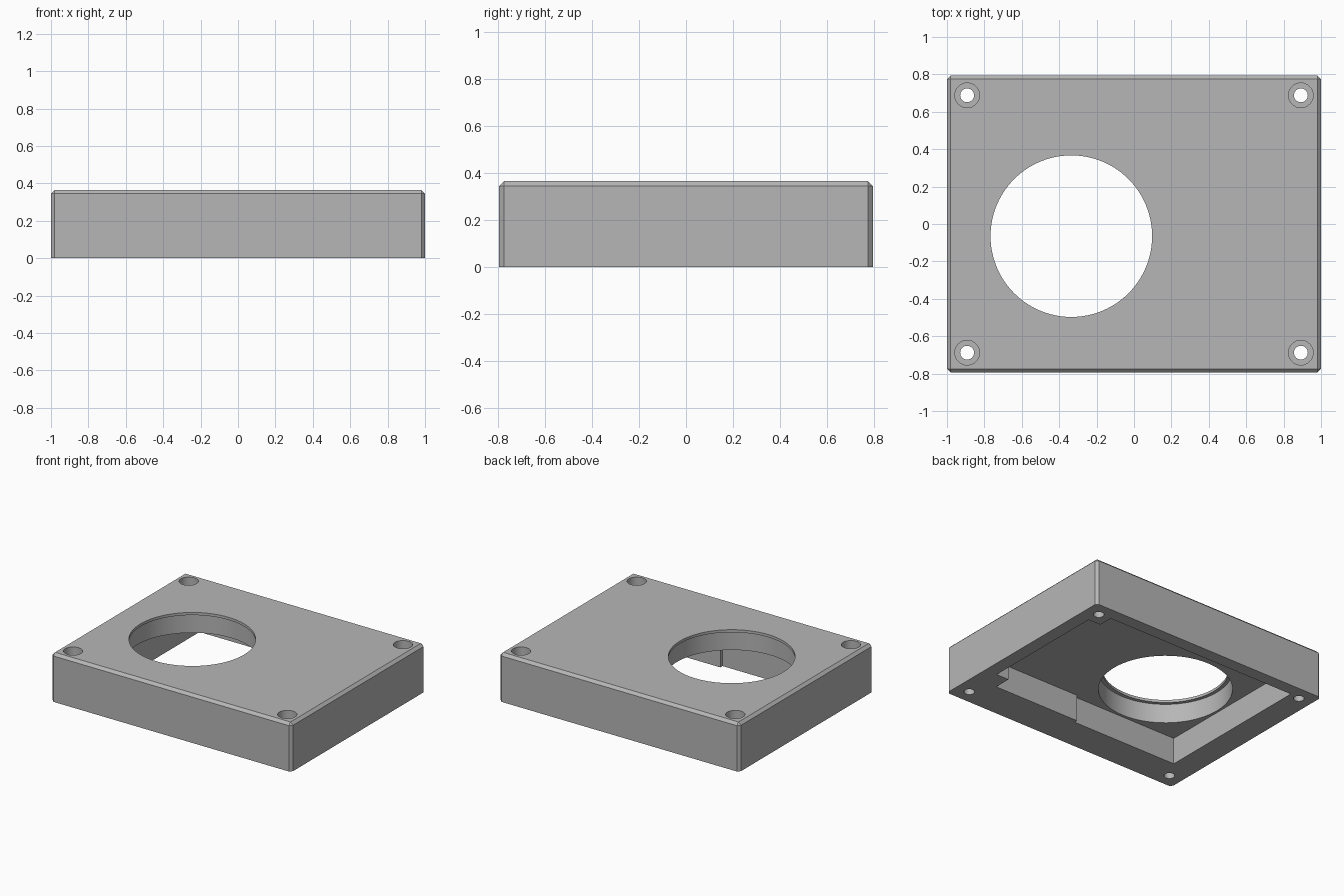
import bpy, bmesh

old = bpy.data.objects.get("Cube")
if old:
    bpy.data.objects.remove(old, do_unlink=True)

HALF_X, HALF_Y, HEIGHT = 1.0, 0.795, 0.365
CEILING, LIP = 0.2, 0.345          # pocket roof and underside of the port lip
PORT = (-0.335, -0.065)

grey = bpy.data.materials.new("light grey")
grey.use_nodes = True
colour = (0.47, 0.47, 0.47, 1)
grey.diffuse_color = colour
grey.node_tree.nodes["Principled BSDF"].inputs["Base Color"].default_value = colour


def finish(bm, name):
    bmesh.ops.recalc_face_normals(bm, faces=bm.faces)
    mesh = bpy.data.meshes.new(name)
    bm.to_mesh(mesh)
    bm.free()
    mesh.materials.append(grey)
    obj = bpy.data.objects.new(name, mesh)
    bpy.context.collection.objects.link(obj)
    return obj


def prism(name, outline, z0, z1):
    bm = bmesh.new()
    face = bm.faces.new([bm.verts.new((x, y, z0)) for x, y in outline])
    top = bmesh.ops.extrude_face_region(bm, geom=[face])["geom"]
    verts = [v for v in top if isinstance(v, bmesh.types.BMVert)]
    bmesh.ops.translate(bm, verts=verts, vec=(0, 0, z1 - z0))
    return finish(bm, name)


def cylinder(name, centre, radius, z0, z1, sides):
    bm = bmesh.new()
    bmesh.ops.create_cone(bm, cap_ends=True, segments=sides, radius1=radius,
                          radius2=radius, depth=z1 - z0)
    bmesh.ops.translate(bm, verts=bm.verts, vec=(*centre, (z0 + z1) / 2))
    return finish(bm, name)


def cut(body, cutter):
    cutter.hide_render = True
    mod = body.modifiers.new("cut", "BOOLEAN")
    mod.operation, mod.solver, mod.object = "DIFFERENCE", "EXACT", cutter
    bpy.context.view_layer.objects.active = body
    bpy.ops.object.modifier_apply(modifier=mod.name)
    bpy.data.objects.remove(cutter, do_unlink=True)


# Block with chamfered top and vertical edges
bm = bmesh.new()
bmesh.ops.create_cube(bm, size=1)
bmesh.ops.scale(bm, verts=bm.verts, vec=(2 * HALF_X, 2 * HALF_Y, HEIGHT))
bmesh.ops.translate(bm, verts=bm.verts, vec=(0, 0, HEIGHT / 2))
edges = [e for e in bm.edges if max(v.co.z for v in e.verts) > 0.1]
bmesh.ops.bevel(bm, geom=edges, offset=0.02, segments=1, affect="EDGES")
cover = finish(bm, "cover_plate")

# Stepped pocket in the underside, relieved around two screw corners
pocket = [(-0.81, 0.7), (0.795, 0.7), (0.795, 0.59), (0.9, 0.59), (0.9, -0.387),
          (0.795, -0.387), (0.795, -0.517), (0.076, -0.517), (0.076, -0.543), (-0.81, -0.543)]
cut(cover, prism("pocket_cutter", pocket, -0.1, CEILING))

# Round port: wide bore below a thin lip
cut(cover, cylinder("bore_cutter", PORT, 0.458, CEILING - 0.05, LIP, 96))
cut(cover, cylinder("port_cutter", PORT, 0.432, 0.1, HEIGHT + 0.1, 96))

# Counterbored screw holes in the corners
for sx in (-1, 1):
    for sy in (-1, 1):
        spot = (sx * 0.892, sy * 0.688)
        cut(cover, cylinder("screw_cutter", spot, 0.037, -0.1, HEIGHT + 0.1, 32))
        cut(cover, cylinder("head_cutter", spot, 0.066, HEIGHT - 0.08, HEIGHT + 0.1, 32))

bpy.ops.object.select_all(action="DESELECT")
cover.select_set(True)
bpy.context.view_layer.objects.active = cover
bpy.ops.object.shade_smooth_by_angle(angle=0.5)
